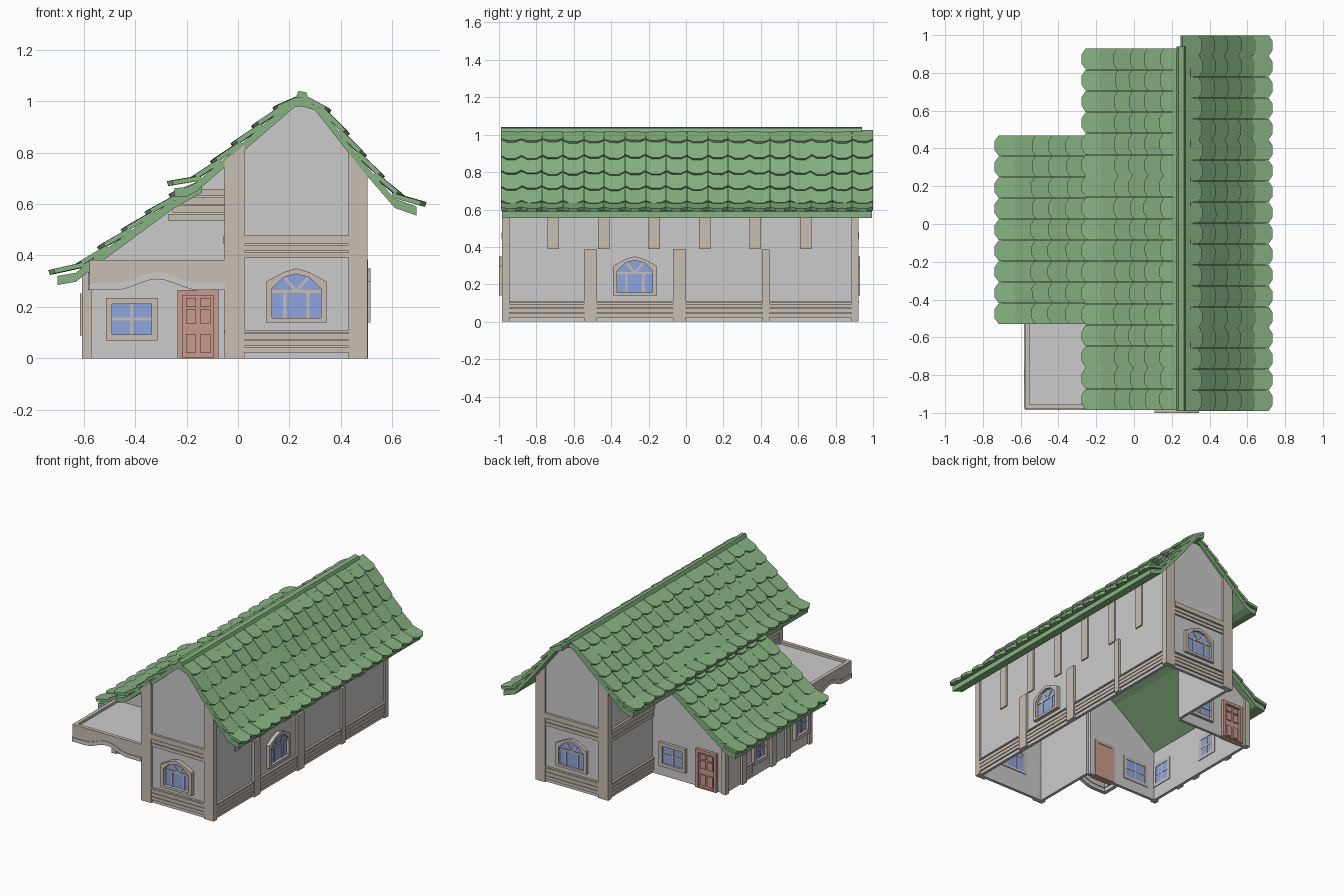
import bpy, bmesh, math, random
from mathutils import Vector

if "Cube" in bpy.data.objects:
    bpy.data.objects.remove(bpy.data.objects["Cube"])
random.seed(4)

def material(name, rgb):
    m = bpy.data.materials.new(name)
    m.diffuse_color = (*rgb, 1)
    m.use_nodes = True
    m.node_tree.nodes["Principled BSDF"].inputs["Base Color"].default_value = m.diffuse_color
    return m

GREEN = material("roof_green", (0.24, 0.45, 0.22))
BEIGE = material("trim_beige", (0.58, 0.51, 0.44))
BLUE = material("glass_blue", (0.27, 0.38, 0.75))
RED = material("door_red", (0.58, 0.33, 0.27))

# Wall frames: map (u along wall, n outward, z up) to world space
def front(Y): return lambda u, n, z: (u, Y - n, z)
def back(Y): return lambda u, n, z: (-u, Y + n, z)
def right(X): return lambda u, n, z: (X + n, u, z)
def left(X): return lambda u, n, z: (X - n, -u, z)

def finish(name, bm, mat):
    bmesh.ops.recalc_face_normals(bm, faces=bm.faces)
    me = bpy.data.meshes.new(name)
    bm.to_mesh(me)
    bm.free()
    ob = bpy.data.objects.new(name, me)
    bpy.context.collection.objects.link(ob)
    if mat:
        me.materials.append(mat)
    return ob

def add_prism(bm, lo, hi):
    a = [bm.verts.new(p) for p in lo]
    b = [bm.verts.new(p) for p in hi]
    bm.faces.new(a)
    bm.faces.new(b[::-1])
    for i in range(len(a)):
        j = (i + 1) % len(a)
        bm.faces.new((a[i], a[j], b[j], b[i]))

def panel(name, F, pts, n0, n1, mat=None):
    bm = bmesh.new()
    add_prism(bm, [F(u, n0, z) for u, z in pts], [F(u, n1, z) for u, z in pts])
    return finish(name, bm, mat)

def rect(name, F, u0, u1, z0, z1, n0, n1, mat=None):
    return panel(name, F, [(u0, z0), (u1, z0), (u1, z1), (u0, z1)], n0, n1, mat)

def bar(name, F, p, q, w, n0, n1, mat):
    p, q = Vector(p), Vector(q)
    d = (q - p).normalized() * w / 2
    s = Vector((-d.y, d.x))
    panel(name, F, [tuple(p + s), tuple(q + s), tuple(q - s), tuple(p - s)], n0, n1, mat)

def ring(name, F, outer, inner, n0, n1, mat):
    bm = bmesh.new()
    grid = [[bm.verts.new(F(u, n, z)) for u, z in loop]
            for loop, n in ((outer, n0), (outer, n1), (inner, n1), (inner, n0))]
    k = len(outer)
    for a in range(4):
        for i in range(k):
            j, b = (i + 1) % k, (a + 1) % 4
            bm.faces.new((grid[a][i], grid[a][j], grid[b][j], grid[b][i]))
    return finish(name, bm, mat)

def arched_window(name, F, u, out):
    def outline(w, z0, zs, zm, zt):
        return [(u - w, z0), (u + w, z0), (u + w, zs), (u + .05, zm),
                (u, zt), (u - .05, zm), (u - w, zs)]
    inner = outline(.095, .157, .272, .315, .328)
    ring(name + "_frame", F, outline(.118, .14, .298, .335, .35), inner, -.025, out, BEIGE)
    panel(name + "_glass", F, inner, -.022, .006, BLUE)
    for x in (-.045, .045):
        bar(name + "_mullion", F, (u + x, .157), (u + x, .26), .012, -.024, .011, BEIGE)
        bar(name + "_fan_bar", F, (u, .26), (u + x, .315), .011, -.024, .011, BEIGE)
    bar(name + "_transom", F, (u - .095, .26), (u + .095, .26), .012, -.024, .011, BEIGE)

def square_window(name, F, u, z0=.07, w=.1, out=.02):
    def box(i): return [(u - w + i, z0 + i), (u + w - i, z0 + i), (u + w - i, z0 + .165 - i), (u - w + i, z0 + .165 - i)]
    ring(name + "_frame", F, box(0), box(.023), -.025, out, BEIGE)
    panel(name + "_glass", F, box(.023), -.022, .006, BLUE)
    bar(name + "_mullion", F, (u, z0 + .023), (u, z0 + .142), .01, -.024, .011, BEIGE)
    bar(name + "_transom", F, (u - w + .023, z0 + .083), (u + w - .023, z0 + .083), .01, -.024, .011, BEIGE)

def door(name, F, u):
    ring(name + "_frame", F, [(u - .08, 0), (u + .08, 0), (u + .08, .265), (u - .08, .265)],
         [(u - .06, .003), (u + .06, .003), (u + .06, .245), (u - .06, .245)], -.025, .022, RED)
    rect(name + "_leaf", F, u - .06, u + .06, .003, .245, -.022, .008, RED)
    for s in (-.028, .028):
        for z0, z1 in ((.02, .095), (.135, .19), (.2, .235)):
            rect(name + "_raised_panel", F, u + s - .02, u + s + .02, z0, z1, 0, .015, RED)

def base_planks(F, u0, u1):
    for k in range(3):
        rect("base_plank", F, u0, u1, .022 + .026 * k, .044 + .026 * k, 0, .01, BEIGE)
    rect("base_rail", F, u0, u1, .1, .108, 0, .015, BEIGE)

def upper_band(F, u0, u1):
    for z0, z1, n in ((.39, .412, .01), (.417, .44, .01), (.445, .478, .016)):
        rect("upper_band", F, u0, u1, z0, z1, 0, n, BEIGE)

# Main house: gable ends, side walls, trim and windows
MF, MB, MR, ML = front(-.97), back(.91), right(.49), left(-.04)
gable = [(-.04, 0), (.49, 0), (.49, .74), (.30, .985), (.25, 1.0), (.22, .995), (-.04, .775)]
panel("front_gable_wall", MF, gable, -.02, 0)
panel("back_gable_wall", MB, [(-u, z) for u, z in gable], -.02, 0)
rect("right_wall", MR, -.97, .91, 0, .735, -.02, 0)
rect("left_wall_front", ML, .5, .97, 0, .775, -.02, 0)
rect("left_wall_back", ML, -.91, -.42, 0, .775, -.02, 0)
for F, s, tag, out in ((MF, 1, "front", .03), (MB, -1, "back", .02)):
    for u0, u1, zl, zr in ((-.05, .025, .77, .83), (.43, .503, .8, .73)):
        panel(tag + "_corner_post", F, [(s * u0, 0), (s * u1, 0), (s * u1, zr), (s * u0, zl)], -.02, .013, BEIGE)
    a, b = sorted((s * .025, s * .43))
    base_planks(F, a, b)
    upper_band(F, a, b)
    arched_window(tag + "_window", F, s * .227, out)
for u0, u1 in ((-.983, -.945), (.885, .923)):
    rect("right_corner_post", MR, u0, u1, 0, .73, 0, .013, BEIGE)
base_planks(MR, -.945, .885)
for u0, u1 in ((-.545, -.475), (-.07, 0), (.41, .447)):
    rect("right_pilaster", MR, u0, u1, 0, .385, 0, .016, BEIGE)
for k in range(6):
    y = -.71 + .27 * k
    rect("right_upper_bracket", MR, y - .03, y + .03, .39, .72, 0, .01, BEIGE)
arched_window("right_window", MR, -.273, .025)
for u0, u1 in ((.5, .945), (-.885, -.42)):
    base_planks(ML, u0, u1)
    upper_band(ML, u0, u1)
for u0, u1 in ((.945, .983), (-.923, -.885)):
    rect("left_corner_post", ML, u0, u1, 0, .77, 0, .012, BEIGE)

# Side wing: open to the main house, with doors and windows
WF, WB, WL = front(-.5), back(.42), left(-.59)
wing = [(-.59, 0), (-.04, 0), (-.04, .775), (-.16, .67), (-.25, .605), (-.59, .35)]
panel("wing_front_wall", WF, wing, -.02, 0)
panel("wing_back_wall", WB, [(-u, z) for u, z in wing], -.02, 0)
rect("wing_left_wall", WL, -.42, .5, 0, .355, -.02, 0)
for F, s in ((WF, 1), (WB, -1)):
    a, b = sorted((s * -.607, s * -.57))
    rect("wing_corner_post", F, a, b, 0, .35, -.02, .014, BEIGE)
door("wing_front_door", WF, -.155)
square_window("wing_front_window", WF, -.413)
door("wing_back_door", WB, .46)
square_window("wing_back_window", WB, .2)
for u in (-.05, .4):
    square_window("wing_left_window", WL, u, .088, .08, .025)
for u0, u1 in ((-.434, -.395), (-.25, -.2), (.07, .12), (.23, .28), (.485, .514)):
    rect("wing_pilaster", WL, u0, u1, 0, .35, 0, .016, BEIGE)
base_planks(WL, -.2, -.13)
for k in range(4):
    z = .535 + .032 * k
    x = -.25 + (z + .03 - .6) * 1.33
    rect("wing_gable_plank", WF, max(-.27, x), -.05, z, z + .027, 0, .01, BEIGE)

# Porch canopy: flat deck, raised rim and wavy valance
bm = bmesh.new()
corners = [(-.565, -.965), (-.04, -.965), (-.04, -.5), (-.565, -.5)]
add_prism(bm, [(x, y, .335) for x, y in corners], [(x, y, .365) for x, y in corners])
finish("canopy_deck", bm, None)

def valance(F, u0, u1):
    N = 16
    wave = []
    for i in range(N + 1):
        t = i / N
        lift = .5 - .5 * math.cos(2 * math.pi * min(1, max(0, (t - .2) / .6)))
        wave.append((u0 + (u1 - u0) * t, .293 + .042 * lift))
    panel("canopy_beam", F, [(u1, .382), (u0, .382)] + wave, -.02, .005, BEIGE)
    low = [(u, z - .027) for u, z in wave]
    panel("canopy_wavy_trim", F, wave + low[::-1], -.015, .01)

valance(front(-.975), -.578, -.05)
valance(left(-.573), .5, .978)

# Roof: slabs following the slope profiles, then overlapping tiles
R = [(.25, 1.015), (.30, 1.0), (.48, .77), (.61, .62), (.71, .585)]
L = [(.25, 1.015), (.22, 1.012), (-.16, .685), (-.20, .665), (-.255, .662)]
W = [(-.14, .68), (-.25, .618), (-.58, .375), (-.63, .333), (-.715, .318)]

def roof(name, path, y0, y1, cols, rows):
    slab = path[:-1] + [tuple(Vector(path[-1]).lerp(Vector(path[-2]), .15))]
    panel(name + "_slab", front(y0 + .005), slab + [(x, z - .035) for x, z in slab[::-1]],
          0, -(y1 - y0 - .01), GREEN)
    P = [Vector(p) for p in path]
    total = sum((b - a).length for a, b in zip(P, P[1:]))

    def at(s):
        for i in range(len(P) - 1):
            d = P[i + 1] - P[i]
            if s <= d.length or i == len(P) - 2:
                return P[i] + d.normalized() * s
            s -= d.length

    bm = bmesh.new()
    w = (y1 - y0) / cols
    shape = [(0, 0), (0, .84), (.28, 1), (.72, 1), (1, .84), (1, 0)]
    for r in range(rows):
        for c in range(cols):
            j = random.uniform(-.006, .006) if r < rows - 1 else 0
            a = at(max(0, total * r / rows - .015))
            b = at(total * (r + 1) / rows + .014 + j)
            d = (b - a).normalized()
            up = Vector((-d.y, d.x))
            if up.y < 0:
                up = -up
            tilt = random.uniform(-.003, .003)
            lo, hi = [], []
            for t, v in shape:
                y = y0 + w * (c + .01 + .98 * t)
                base = a.lerp(b, v) + up * (-.006 + .016 * v + tilt * (t - .5))
                top = base + up * .018
                lo.append((base.x, y, base.y))
                hi.append((top.x, y, top.y))
            add_prism(bm, lo, hi)
    finish(name + "_tiles", bm, GREEN)

roof("right_roof", R, -.99, 1.0, 18, 6)
roof("left_roof", L, -.985, .93, 17, 6)
roof("wing_roof", W, -.53, .47, 9, 6)
panel("ridge_cap", front(-.99), [(.225, 1.015), (.275, 1.01), (.265, 1.035), (.235, 1.04)], 0, -1.93, GREEN)
